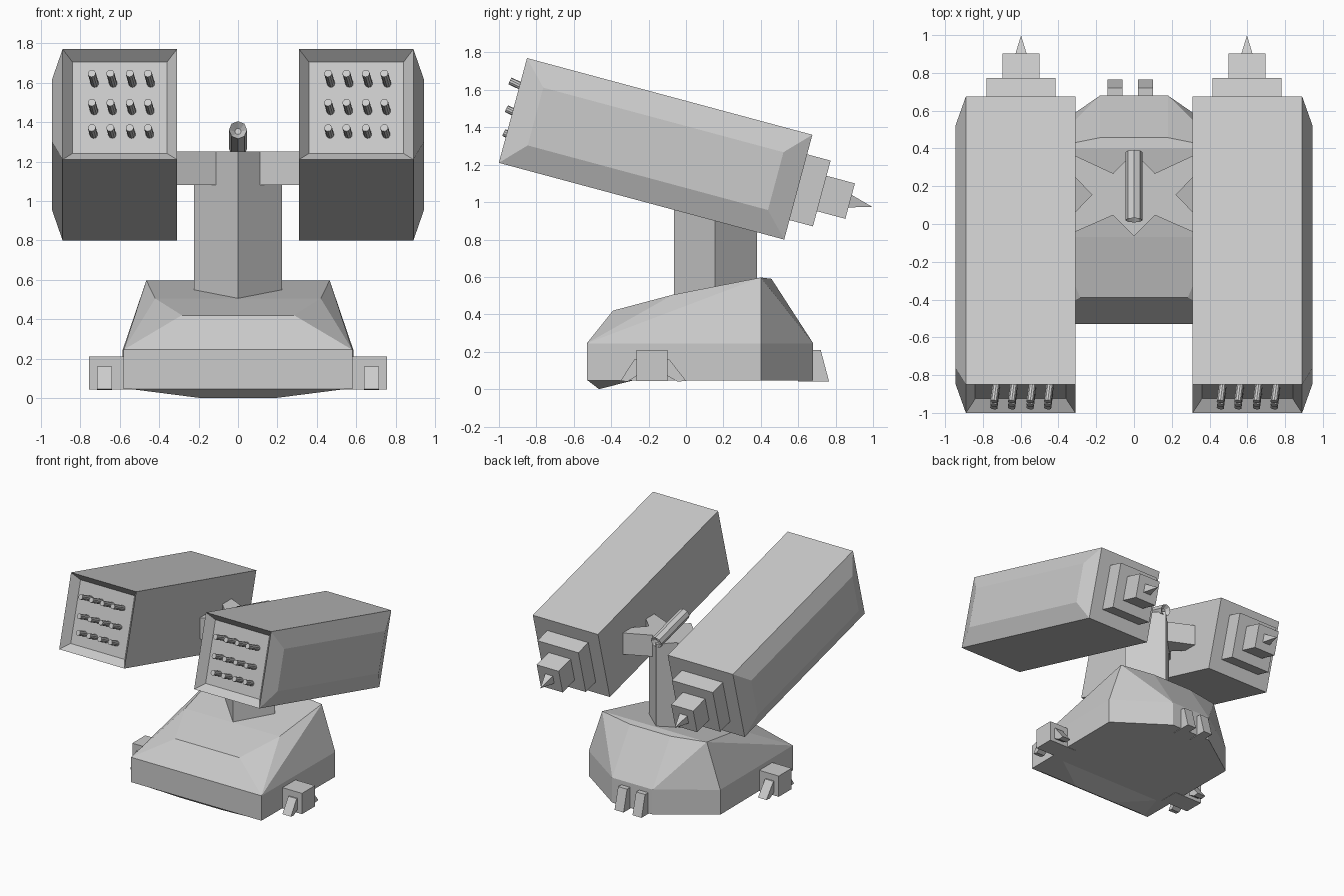
import bpy, bmesh, math
from itertools import product
from mathutils import Vector

if "Cube" in bpy.data.objects:
    bpy.data.objects.remove(bpy.data.objects["Cube"])

TILT = math.radians(15.05)
U = Vector((0, math.cos(TILT), -math.sin(TILT)))   # pod axis, toward the rear
V = Vector((0, math.sin(TILT), math.cos(TILT)))    # pod up
POD = Vector((0, -0.1625, 1.285))


def pod_pt(x, u, v):
    return POD + Vector((x, 0, 0)) + U * u + V * v


def finish(name, bm):
    bmesh.ops.recalc_face_normals(bm, faces=bm.faces[:])
    me = bpy.data.meshes.new(name)
    bm.to_mesh(me)
    bm.free()
    ob = bpy.data.objects.new(name, me)
    bpy.context.collection.objects.link(ob)
    return ob


def hull_bm(pts):
    bm = bmesh.new()
    for p in pts:
        bm.verts.new(p)
    bmesh.ops.convex_hull(bm, input=bm.verts[:])
    bmesh.ops.delete(bm, geom=[v for v in bm.verts if not v.link_faces], context='VERTS')
    bmesh.ops.dissolve_limit(bm, angle_limit=math.radians(1), verts=bm.verts[:], edges=bm.edges[:])
    bmesh.ops.recalc_face_normals(bm, faces=bm.faces[:])
    return bm


def hull(name, pts):
    return finish(name, hull_bm(pts))


def prism(name, outline, z0, z1):
    bm = bmesh.new()
    f = bm.faces.new([bm.verts.new((x, y, z0)) for x, y in outline])
    r = bmesh.ops.extrude_face_region(bm, geom=[f])
    for v in r['geom']:
        if isinstance(v, bmesh.types.BMVert):
            v.co.z = z1
    return finish(name, bm)


def add_rod(bm, p, q, r, sides):
    d = q - p
    m = d.to_track_quat('Z', 'Y').to_matrix().to_4x4()
    m.translation = (p + q) / 2
    bmesh.ops.create_cone(bm, cap_ends=True, segments=sides, radius1=r, radius2=r,
                          depth=d.length, matrix=m)


def both(pts):
    return [(s * x, y, z) for x, y, z in pts for s in (-1, 1)]


# Faceted base with sloped roof
hull("base", both([
    (0.58, -0.53, 0.045), (0.585, 0.40, 0.045), (0.18, 0.68, 0.045),
    (0.58, -0.53, 0.245), (0.585, 0.40, 0.245), (0.18, 0.68, 0.245),
    (0.285, -0.39, 0.42), (0.42, -0.07, 0.505), (0.465, 0.40, 0.597), (0.18, 0.457, 0.59)]))
hull("base_chin", both([(0.58, -0.53, 0.05), (0.19, -0.465, 0.0), (0.5, -0.27, 0.05)]))

# Diamond column and the notched crossbar
prism("column", [(0, -0.065), (0.222, 0.155), (0, 0.38), (-0.222, 0.155)], 0.35, 1.25)
half = [(0, -0.064), (0.11, 0.047), (0.33, -0.05), (0.33, 0.045), (0.222, 0.155),
        (0.33, 0.265), (0.33, 0.37), (0.11, 0.268), (0, 0.379)]
prism("crossbar", half + [(-x, y) for x, y in half[-2:0:-1]], 1.08, 1.252)

# Small hollow-ended tube on top of the column
bm = bmesh.new()
add_rod(bm, Vector((0, 0.02, 1.36)), Vector((0, 0.38, 1.265)), 0.046, 8)
ends = [f for f in bm.faces if len(f.verts) == 8]
bmesh.ops.inset_individual(bm, faces=ends, thickness=0.03, depth=-0.03)
finish("top_tube", bm)

for s, side in ((1, "right"), (-1, "left")):
    # Launcher box: bevelled outer panel, recessed front
    pts = [pod_pt(s * x, u, v) for x, u, v in product((0.31, 0.89), (-0.79, 0.79), (-0.29, 0.29))]
    pts += [pod_pt(s * 0.945, u, v) for u, v in product((-0.665, 0.665), (-0.16, 0.16))]
    bm = hull_bm(pts)
    front = [f for f in bm.faces if f.normal.dot(-U) > 0.99]
    bmesh.ops.inset_individual(bm, faces=front, thickness=0.07, depth=-0.065)
    finish(side + "_pod", bm)

    # Projectile tips in a 4 by 3 grid
    bm = bmesh.new()
    lean = Vector((0.12, 0.9, -0.42)).normalized()
    for x in (0.457, 0.55, 0.648, 0.742):
        for u, v in ((-0.845, 0.148), (-0.825, 0.0), (-0.805, -0.127)):
            tip = pod_pt(s * x, u, v)
            add_rod(bm, tip, tip + lean * 0.16, 0.02, 10)
    finish(side + "_pod_tips", bm)

    # Stepped rear blocks and spike
    for i, (r, u0, u1) in enumerate(((0.182, 0.77, 0.92), (0.098, 0.9, 1.077))):
        hull(f"{side}_rear_step_{i + 1}",
             [pod_pt(s * 0.598 + a, u, b) for a, u, b in product((-r, r), (u0, u1), (-r, r))])
    k = 0.036
    hull(side + "_rear_spike", [pod_pt(s * 0.598 + a, 1.07, b) for a, b in product((-k, k), (-k, k))]
         + [pod_pt(s * 0.598, 1.202, 0)])

    # Side foot block with a sloped spur on each end
    hull(side + "_foot", product((s * 0.5, s * 0.755), (-0.265, -0.10), (0.043, 0.21)))
    for name, y, y0, y1 in (("front", -0.22, -0.275, -0.35), ("back", -0.15, -0.09, 0.0)):
        hull(f"{side}_foot_{name}_spur", [(s * x, a, z) for x in (0.64, 0.715)
             for a, z in ((y, 0.16), (y0, 0.16), (y1, 0.045), ((y0 + y1) / 2, 0.04), (y, 0.10))])

# Two rear spurs on the base
for i, x in enumerate((-0.14, 0.02)):
    hull(f"base_rear_spur_{i + 1}", [(a, y, z) for a in (x, x + 0.08)
         for y, z in ((0.6, 0.21), (0.72, 0.21), (0.765, 0.04), (0.6, 0.04))])
